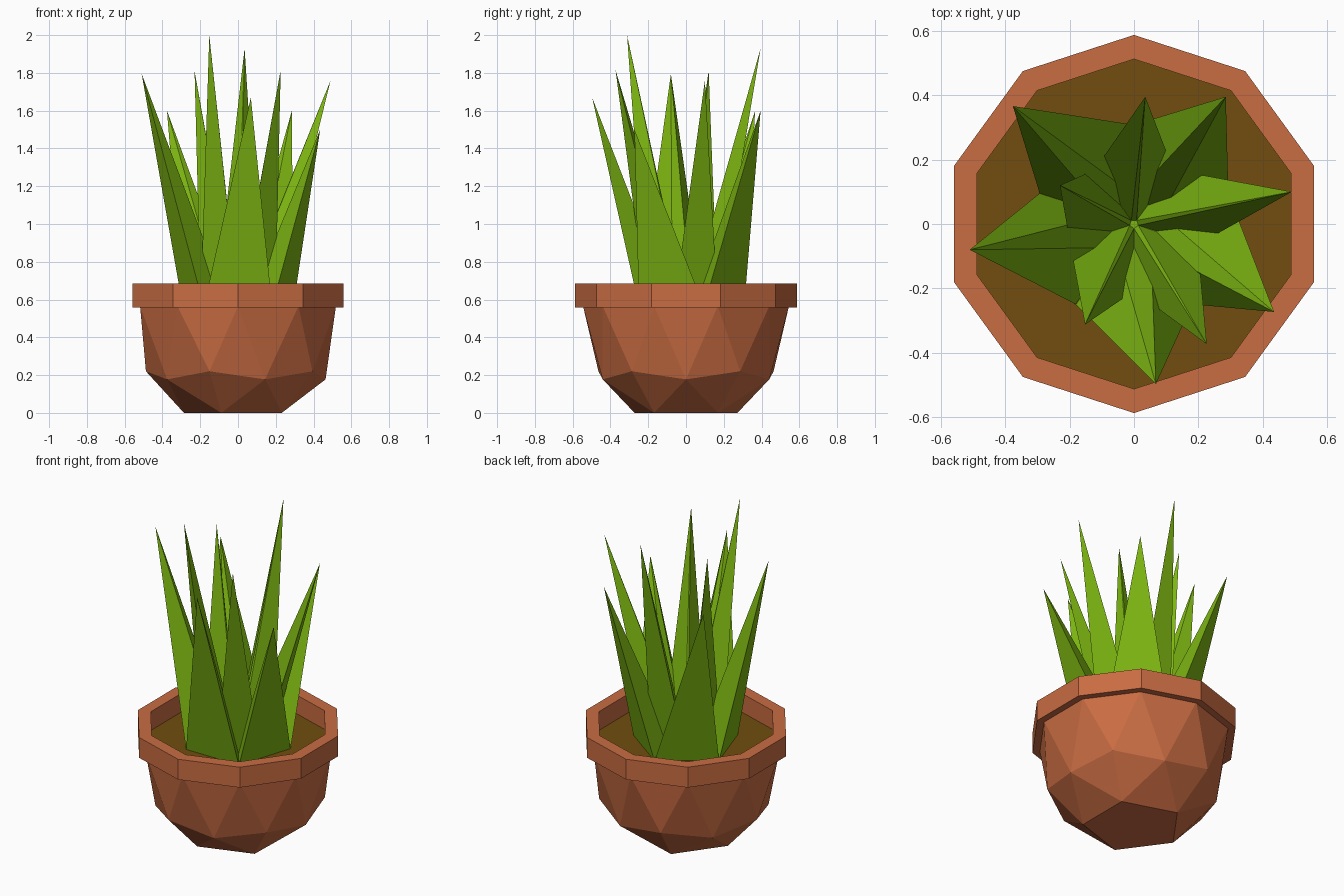
import bpy, bmesh, math

if "Cube" in bpy.data.objects:
    bpy.data.objects.remove(bpy.data.objects["Cube"])


def material(name, rgb):
    m = bpy.data.materials.new(name)
    m.diffuse_color = (*rgb, 1)
    m.use_nodes = True
    m.node_tree.nodes["Principled BSDF"].inputs["Base Color"].default_value = m.diffuse_color
    return m


TERRACOTTA = material("terracotta", (0.58, 0.15, 0.055))
SOIL = material("soil brown", (0.165, 0.076, 0.0045))
LEAF = material("leaf green", (0.205, 0.47, 0.006))


def finish(name, bm, mat):
    bmesh.ops.recalc_face_normals(bm, faces=bm.faces)
    mesh = bpy.data.meshes.new(name)
    bm.to_mesh(mesh)
    bm.free()
    mesh.materials.append(mat)
    ob = bpy.data.objects.new(name, mesh)
    bpy.context.collection.objects.link(ob)
    return ob


def ring(bm, radius, z, count, start):
    """Regular polygon of vertices; start angle in degrees."""
    step = 360 / count
    angles = [math.radians(start + i * step) for i in range(count)]
    return [bm.verts.new((radius * math.cos(a), radius * math.sin(a), z)) for a in angles]


# Pot bowl: lower half of an icosphere, equator raised, bottom flattened
R, CENTRE, POT_TOP = 0.545, 0.464, 0.565
bm = bmesh.new()
bmesh.ops.create_icosphere(bm, subdivisions=2, radius=R)
bmesh.ops.delete(bm, geom=[v for v in bm.verts if v.co.z > 0.01], context='VERTS')
for v in bm.verts:
    v.co.z = POT_TOP if v.co.z > -0.01 else max(0, v.co.z + CENTRE)
pole = [v for v in bm.verts if v.co.xy.length < 0.01]
bmesh.ops.dissolve_verts(bm, verts=pole)
finish("pot_bowl", bm, TERRACOTTA)

# Rim: ten-sided band with a square section
bm = bmesh.new()
section = [(0.587, 0.558), (0.587, 0.684), (0.512, 0.684), (0.512, 0.558)]
loops = [ring(bm, r, z, 10, 18) for r, z in section]
for k in range(4):
    a, b = loops[k], loops[(k + 1) % 4]
    for i in range(10):
        j = (i + 1) % 10
        bm.faces.new((a[i], a[j], b[j], b[i]))
finish("pot_rim", bm, TERRACOTTA)

# Soil surface
bm = bmesh.new()
bm.faces.new(ring(bm, 0.525, 0.568, 10, 18))
soil = finish("soil", bm, SOIL)


def leaf_ring(name, outer_r, inner_r, start, tips):
    """Five spikes rising from the segments of a pentagonal ring."""
    bm = bmesh.new()
    base = 0.565
    outer = ring(bm, outer_r, base, 5, start)
    inner = ring(bm, inner_r, base + 0.01, 5, start)
    for i, tip in enumerate(tips):
        j = (i + 1) % 5
        t = bm.verts.new(tip)
        quad = (outer[i], outer[j], inner[j], inner[i])
        for k in range(4):
            bm.faces.new((quad[k], quad[(k + 1) % 4], t))
    bm.faces.new(inner)
    bm.faces.new(outer[::-1])
    finish(name, bm, LEAF)


# Tall inner leaves
leaf_ring("inner_leaves", 0.208, 0.014, -18, [
    (0.49, 0.10, 1.76), (0.035, 0.395, 1.93), (-0.23, 0.12, 1.81),
    (-0.152, -0.312, 2.0), (0.226, -0.373, 1.815)])

# Shorter outer leaves
leaf_ring("outer_leaves", 0.308, 0.09, 18, [
    (0.285, 0.395, 1.6), (-0.376, 0.366, 1.6), (-0.51, -0.08, 1.795),
    (0.068, -0.497, 1.67), (0.435, -0.273, 1.5)])
